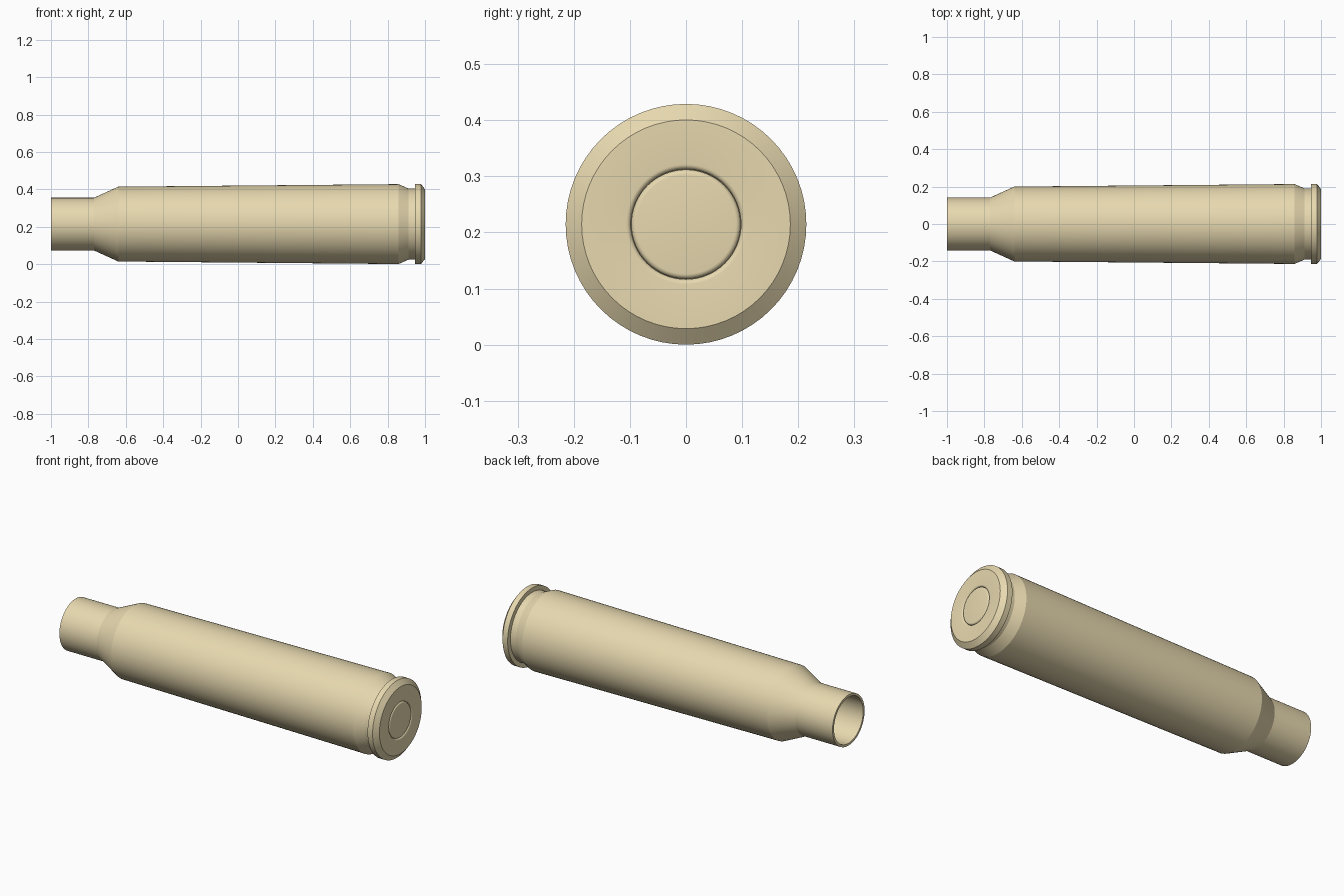
import bpy, bmesh, math

if "Cube" in bpy.data.objects:
    bpy.data.objects.remove(bpy.data.objects["Cube"])

SEG = 64
CENTRE_Z = 0.2145

brass = bpy.data.materials.new("pale_brass")
brass.diffuse_color = (0.80, 0.69, 0.43, 1)
brass.use_nodes = True
brass.node_tree.nodes["Principled BSDF"].inputs["Base Color"].default_value = brass.diffuse_color


def lathe(name, profile):
    """Spin (x, radius) points about the long x axis."""
    bm = bmesh.new()
    verts = [bm.verts.new((x, 0, r)) for x, r in profile]
    edges = [bm.edges.new(pair) for pair in zip(verts, verts[1:])]
    bmesh.ops.spin(bm, geom=verts + edges, cent=(0, 0, 0), axis=(1, 0, 0),
                   angle=math.tau, steps=SEG, use_duplicate=False)
    bmesh.ops.remove_doubles(bm, verts=bm.verts, dist=1e-5)
    bmesh.ops.recalc_face_normals(bm, faces=bm.faces)
    mesh = bpy.data.meshes.new(name)
    bm.to_mesh(mesh)
    bm.free()
    mesh.materials.append(brass)
    obj = bpy.data.objects.new(name, mesh)
    bpy.context.collection.objects.link(obj)
    obj.location.z = CENTRE_Z
    bpy.ops.object.select_all(action='DESELECT')
    obj.select_set(True)
    bpy.context.view_layer.objects.active = obj
    bpy.ops.object.shade_smooth_by_angle(angle=math.radians(20))
    return obj


def arc(cx, cr, radius, start, end, steps=5):
    """Rounded corner in the (x, radius) plane."""
    angles = [math.radians(start + (end - start) * i / steps) for i in range(steps + 1)]
    return [(cx + radius * math.cos(a), cr + radius * math.sin(a)) for a in angles]


# Hollow interior, from the closed end out to the mouth
inside = [(0.84, 0), (0.84, 0.17), (0.80, 0.197), (-0.635, 0.186),
          (-0.765, 0.128), (-1.0, 0.128)]
# Neck, shoulder, tapering body, extractor groove and chamfered rim
outside = [(-1.0, 0.141), (-0.77, 0.141), (-0.64, 0.20), (0.858, 0.2135),
           (0.912, 0.19), (0.947, 0.19), (0.947, 0.2145), (0.978, 0.2145),
           (1.0, 0.186)]
# Rounded pocket edge in the head
pocket = arc(0.991, 0.107, 0.009, 0, -90) + [(0.985, 0.098), (0.985, 0)]
lathe("case", inside + outside + pocket)

# Round-edged cap sitting in the pocket
lathe("end_cap", [(0.98, 0), (0.98, 0.0975)] + arc(0.991, 0.0885, 0.009, 90, 0) + [(1.0, 0)])
